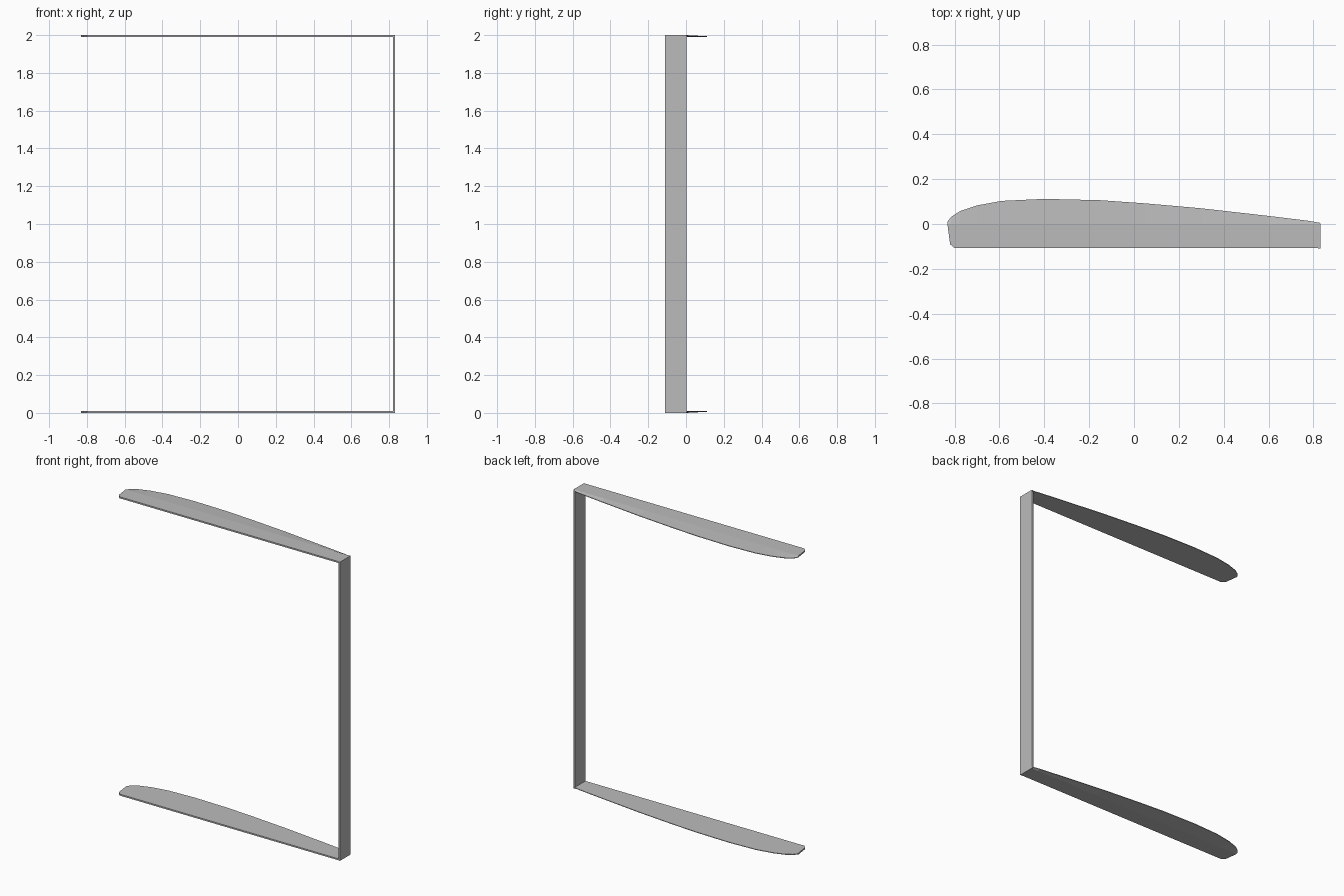
import bpy, bmesh

if "Cube" in bpy.data.objects:
    bpy.data.objects.remove(bpy.data.objects["Cube"])

grey = bpy.data.materials.new("plain grey")
grey.diffuse_color = (0.5, 0.5, 0.5, 1)
grey.use_nodes = True
grey.node_tree.nodes["Principled BSDF"].inputs["Base Color"].default_value = grey.diffuse_color

FRONT = -0.108   # straight front edge
T = 0.01         # sheet thickness
# curved rear edge, seen from above
REAR = [(-0.832, 0.01), (-0.815, 0.032), (-0.775, 0.058), (-0.7, 0.083),
        (-0.59, 0.103), (-0.4, 0.112), (-0.15, 0.106), (0.05, 0.092),
        (0.3, 0.07), (0.6, 0.036), (0.78, 0.014), (0.83, 0.005)]


def finish(name, bm):
    bmesh.ops.recalc_face_normals(bm, faces=bm.faces)
    mesh = bpy.data.meshes.new(name)
    bm.to_mesh(mesh)
    bm.free()
    mesh.materials.append(grey)
    ob = bpy.data.objects.new(name, mesh)
    bpy.context.collection.objects.link(ob)
    return ob


def blade(name, z_outer, z_inner):
    """Thin blade, its outer face tapering towards the curved rear edge."""
    bm = bmesh.new()
    z_edge = z_inner + (z_outer - z_inner) * 0.4
    rings = []
    for x, y in REAR:
        section = [(max(x, -0.8), FRONT, z_outer), (max(x, -0.82), -0.09, z_outer),
                   (x, 0, z_outer), (x, y, z_edge),
                   (x, y, z_inner), (x, 0, z_inner),
                   (max(x, -0.82), -0.09, z_inner), (max(x, -0.8), FRONT, z_inner)]
        rings.append([bm.verts.new(p) for p in section])
    n = len(rings[0])
    for a, b in zip(rings, rings[1:]):
        for i in range(n):
            j = (i + 1) % n
            bm.faces.new((a[i], a[j], b[j], b[i]))
    bm.faces.new(rings[0])
    bm.faces.new(rings[-1])
    bmesh.ops.remove_doubles(bm, verts=bm.verts, dist=1e-5)
    return finish(name, bm)


# Upper and lower horizontal blades
blade("upper_blade", 2.0, 2.0 - T)
blade("lower_blade", 0.0, T)

# Upright plate joining the blades at the right end
bm = bmesh.new()
bmesh.ops.create_cube(bm, size=1)
for v in bm.verts:
    v.co.x = 0.832 if v.co.x > 0 else 0.820
    v.co.y = 0.002 if v.co.y > 0 else FRONT - 0.002
    v.co.z = 2.0 if v.co.z > 0 else 0.0
finish("upright_plate", bm)
